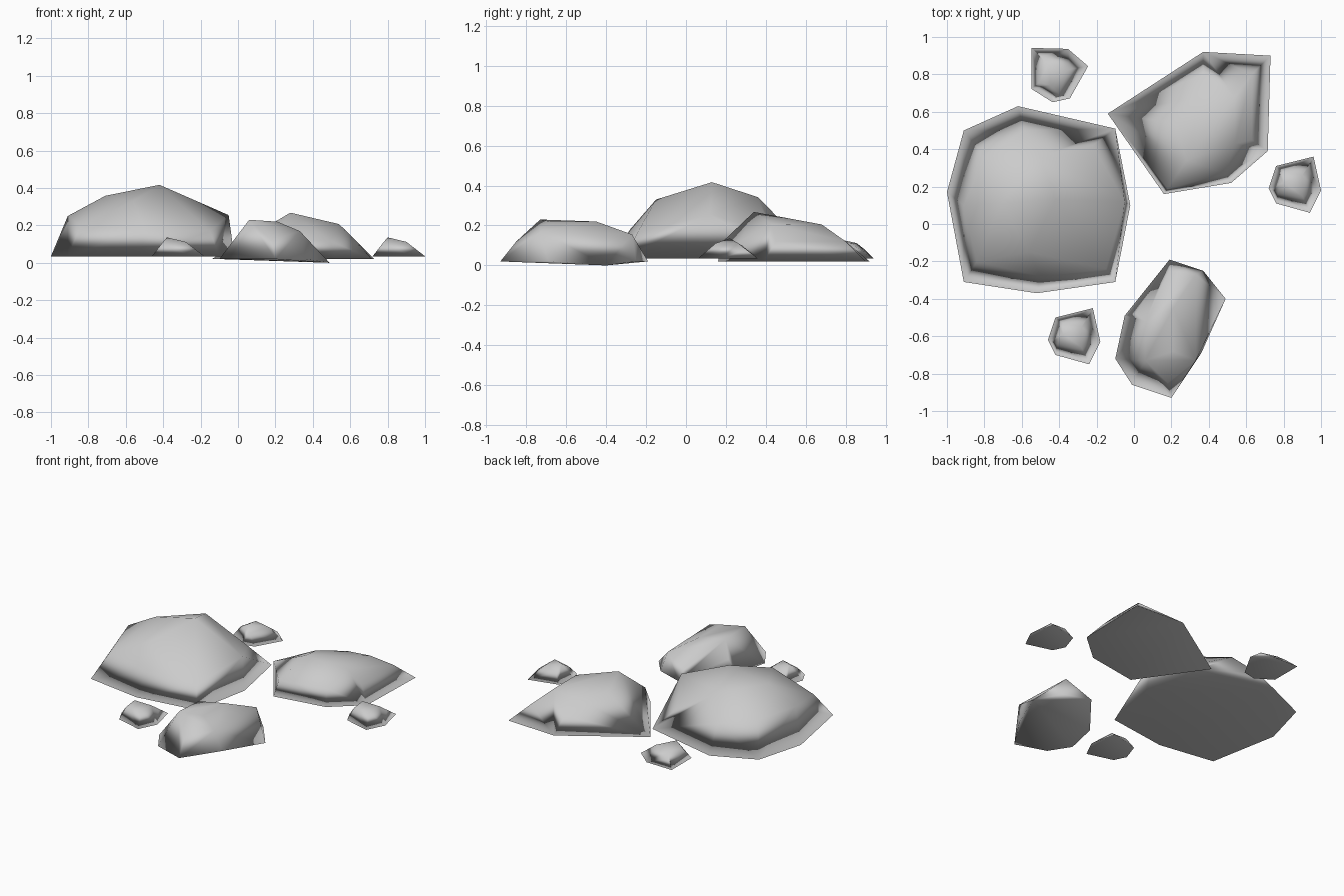
import bpy, bmesh, math
from mathutils import Matrix, Vector

if "Cube" in bpy.data.objects:
    bpy.data.objects.remove(bpy.data.objects["Cube"])

stone = bpy.data.materials.new("stone")
stone.diffuse_color = (.58, .58, .58, 1)
stone.use_nodes = True
stone.node_tree.nodes["Principled BSDF"].inputs["Base Color"].default_value = stone.diffuse_color


def rock(name, base, floor, crown, loc=(0, 0), angle=0, scale=1):
    """Smooth-shaded faceted stone: hull of a flat base outline and crown points."""
    bm = bmesh.new()
    for x, y in base:
        bm.verts.new((x, y, floor))
    for p in crown:
        bm.verts.new(p)
    res = bmesh.ops.convex_hull(bm, input=bm.verts[:])
    inside = set(res["geom_interior"]) | set(res["geom_unused"])
    bmesh.ops.delete(bm, geom=[v for v in inside if isinstance(v, bmesh.types.BMVert)],
                     context='VERTS')
    bmesh.ops.dissolve_limit(bm, angle_limit=math.radians(1),
                             verts=bm.verts[:], edges=bm.edges[:])
    bmesh.ops.rotate(bm, matrix=Matrix.Rotation(math.radians(angle), 3, 'Z'), verts=bm.verts[:])
    bmesh.ops.scale(bm, vec=(scale, scale, 1), verts=bm.verts[:])
    bmesh.ops.recalc_face_normals(bm, faces=bm.faces[:])
    for f in bm.faces:
        f.smooth = True
    # Area-weighted normals: the big flat underside dominates its rim
    bm.verts.index_update()
    normals = [sum((f.normal * f.calc_area() for f in v.link_faces), Vector()).normalized()
               for v in bm.verts]
    me = bpy.data.meshes.new(name)
    bm.to_mesh(me)
    bm.free()
    me.normals_split_custom_set_from_vertices(normals)
    me.materials.append(stone)
    ob = bpy.data.objects.new(name, me)
    ob.location = (loc[0], loc[1], 0)
    bpy.context.collection.objects.link(ob)
    return ob


# Large boulder
rock("large_rock",
     [(-.62, .63), (-.10, .51), (-.02, .10), (-.10, -.31),
      (-.52, -.37), (-.91, -.31), (-1.0, .17), (-.91, .50)], .035,
     [(-.91, .10, .25), (-.80, .36, .23), (-.59, .50, .20), (-.22, .42, .17),
      (-.05, .12, .255), (-.15, -.24, .17), (-.50, -.28, .18), (-.84, -.20, .20),
      (-.71, .11, .358), (-.50, .36, .342), (-.56, -.15, .33), (-.42, .13, .417)])

# Pointed slab at the back right
rock("pointed_rock",
     [(.37, .92), (.73, .90), (.715, .39), (.52, .22), (.16, .16), (-.14, .59)], .02,
     [(.28, .34, .268), (.54, .43, .207), (.54, .68, .205), (.36, .68, .19),
      (.22, .54, .21), (.63, .80, .12), (.63, .45, .12), (.37, .80, .11),
      (.18, .19, .125), (.04, .54, .11), (.49, .27, .12)])

# Long stone at the front, with one tip touching the ground
rock("long_rock",
     [(.19, -.19), (.37, -.25), (.36, -.69), (.20, -.93),
      (-.01, -.86), (-.10, -.72), (-.05, -.49)], .02,
     [(.49, -.40, 0), (.33, -.73, .17), (.33, -.27, .155), (.19, -.25, .08),
      (.06, -.73, .23), (.06, -.52, .22), (.21, -.45, .22), (.21, -.68, .22),
      (.18, -.85, .12), (-.02, -.72, .12), (.01, -.48, .11)])

# Three copies of one pebble
pebble_base = [(-.10, .10), (.10, .15), (.14, -.03), (.08, -.15), (-.10, -.10), (-.14, -.02)]
pebble_crown = [(-.06, .01, .136), (.04, .05, .112), (.04, -.06, .112),
                (-.09, -.04, .10), (-.06, .07, .10), (.06, -.09, .08), (.07, .09, .08)]
for name, loc, angle, scale in [("front_pebble", (-.32, -.60), 0, 1),
                                ("right_pebble", (.86, .21), 0, 1),
                                ("back_pebble", (-.42, .80), 76, 1.06)]:
    rock(name, pebble_base, .035, pebble_crown, loc, angle, scale)
